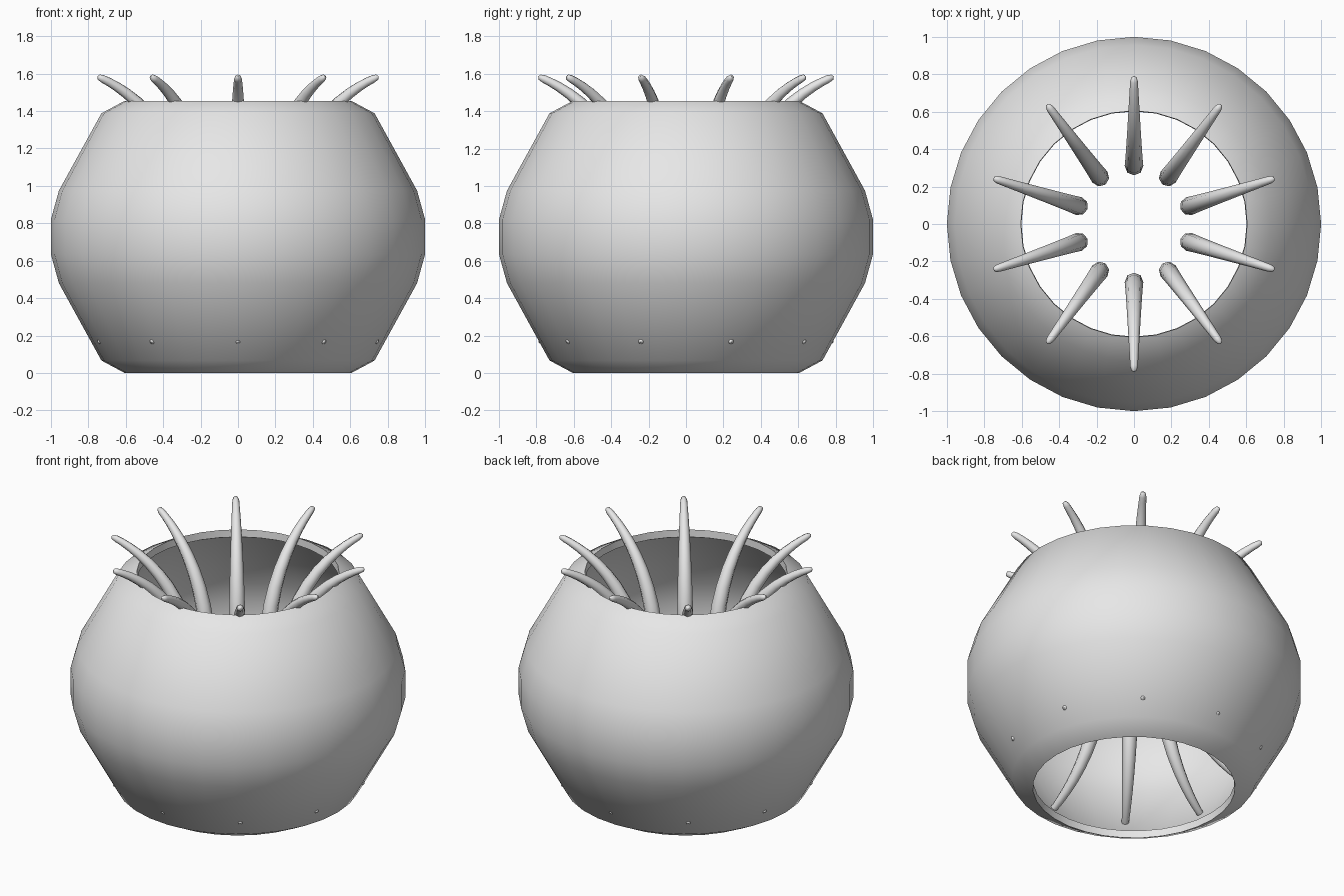
import bpy, bmesh, math
from mathutils import Matrix

if "Cube" in bpy.data.objects:
    bpy.data.objects.remove(bpy.data.objects["Cube"], do_unlink=True)

grey = bpy.data.materials.new("light_grey")
grey.use_nodes = True
colour = (0.8, 0.8, 0.8, 1)
grey.diffuse_color = colour
grey.node_tree.nodes["Principled BSDF"].inputs["Base Color"].default_value = colour

HEIGHT = 1.455
SIDES = 32
SPINES = 10


def activate(obj):
    bpy.ops.object.select_all(action='DESELECT')
    obj.select_set(True)
    bpy.context.view_layer.objects.active = obj


def smooth(obj, degrees):
    activate(obj)
    bpy.ops.object.shade_smooth_by_angle(angle=math.radians(degrees))


def mirrored(half):
    """Complete a lower half profile with its upper mirror image."""
    return half + [(r, HEIGHT - z) for r, z in reversed(half)]


def lathe(name, profile):
    """Turn a closed (radius, height) loop around the z axis."""
    bm = bmesh.new()
    rings = []
    for i in range(SIDES):
        a = math.tau * i / SIDES
        rings.append([bm.verts.new((r * math.cos(a), r * math.sin(a), z)) for r, z in profile])
    n = len(profile)
    for i in range(SIDES):
        here, after = rings[i], rings[(i + 1) % SIDES]
        for j in range(n):
            k = (j + 1) % n
            bm.faces.new((here[j], after[j], after[k], here[k]))
    bmesh.ops.recalc_face_normals(bm, faces=bm.faces)
    mesh = bpy.data.meshes.new(name)
    bm.to_mesh(mesh)
    bm.free()
    obj = bpy.data.objects.new(name, mesh)
    bpy.context.collection.objects.link(obj)
    mesh.materials.append(grey)
    return obj


# Hollow bowl: outer wall up, inner wall back down, open at both ends
outer = mirrored([(0.605, 0), (0.73, 0.067), (0.957, 0.48), (1.0, 0.635)])
inner = mirrored([(0.602, 0.048), (0.7, 0.1), (0.918, 0.5), (0.957, 0.645)])
bowl = lathe("bowl_shell", outer + inner[::-1])
smooth(bowl, 45)

# Curved spine: an arc bulging towards the axis, thick in the middle
WAIST, MIDDLE, RADIUS = 0.31, 0.875, 0.765
SWEEP = math.radians(68.1)
STEPS = 24
curve = bpy.data.curves.new("spine", 'CURVE')
curve.dimensions = '3D'
curve.bevel_depth = 1
curve.bevel_resolution = 2
curve.use_fill_caps = True
path = curve.splines.new('POLY')
params = [math.sin(math.pi / 2 * (2 * i / STEPS - 1)) for i in range(STEPS + 1)]
path.points.add(STEPS)
for point, t in zip(path.points, params):
    a = t * SWEEP
    r = WAIST + RADIUS * (1 - math.cos(a))
    point.co = (0, r, MIDDLE + RADIUS * math.sin(a), 1)
    taper = 0.05 - 0.031 * abs(t) ** 1.6
    tip = min(1, (1 - abs(t)) / 0.025)          # rounded ends
    point.radius = max(0.001, taper * math.sqrt(tip * (2 - tip)))
spine = bpy.data.objects.new("spine_1", curve)
bpy.context.collection.objects.link(spine)
spine.data.materials.append(grey)
activate(spine)
bpy.ops.object.convert(target='MESH')
spine = bpy.context.view_layer.objects.active
spine.name = "spine_1"
smooth(spine, 80)

# Ring of identical spines
for i in range(1, SPINES):
    twin = spine.copy()
    twin.name = f"spine_{i + 1}"
    twin.matrix_world = Matrix.Rotation(math.tau * i / SPINES, 4, 'Z')
    bpy.context.collection.objects.link(twin)
